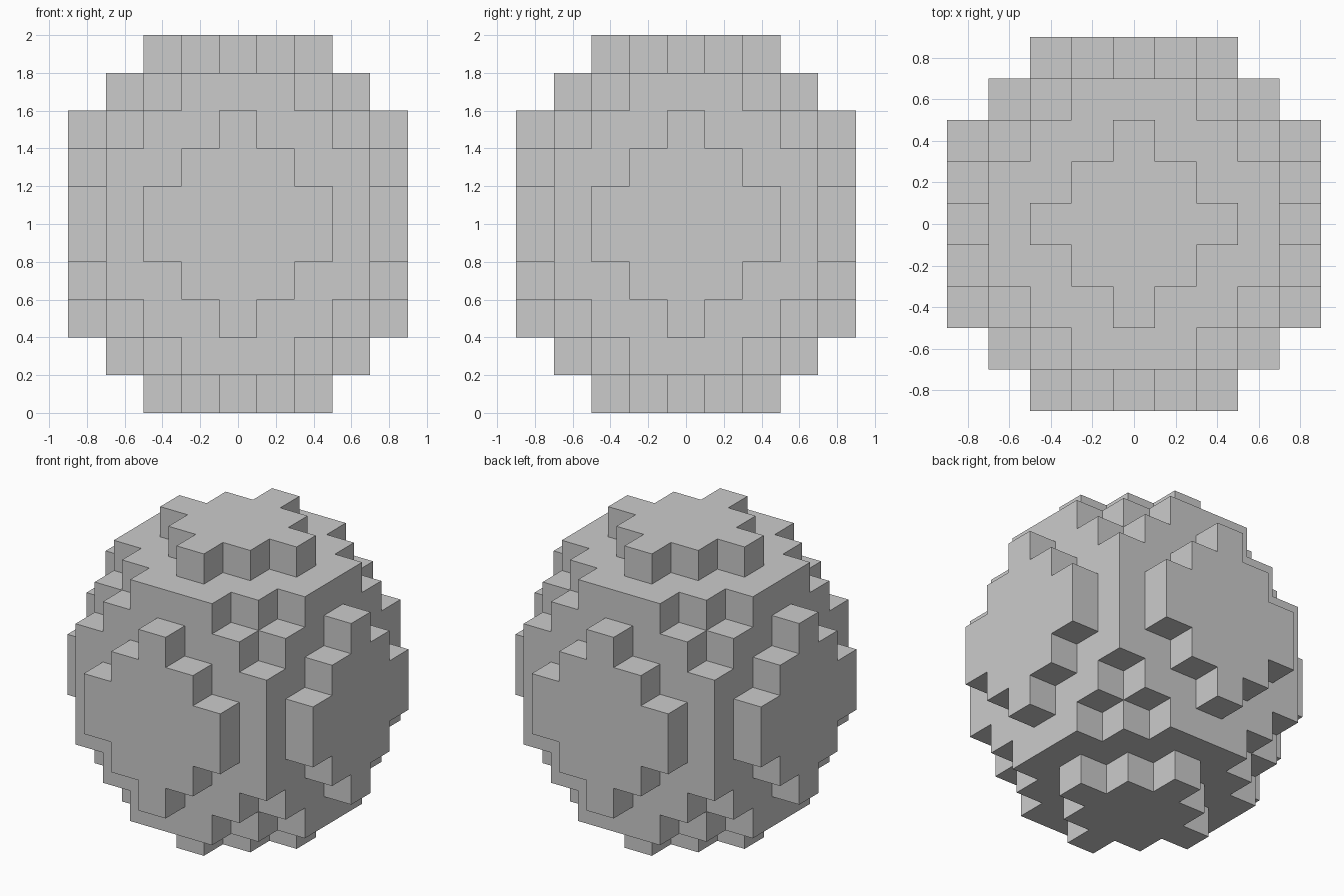
import bpy
import bmesh
from mathutils import Vector

if "Cube" in bpy.data.objects:
    bpy.data.objects.remove(bpy.data.objects["Cube"])

CELL = 0.2                 # block edge length
RADIUS_XY, RADIUS_Z = 4.637, 5.096   # ball radii in blocks


def ball_cells():
    """Centres (in block units) of every block inside the slightly tall ball."""
    cells = set()
    for i in range(-4, 5):
        for j in range(-4, 5):
            for n in range(10):
                k = n - 4.5
                if (i * i + j * j) / RADIUS_XY ** 2 + (k / RADIUS_Z) ** 2 <= 1:
                    cells.add((i, j, k))
    return cells


def add_face(bm, centre, axis, sign):
    """One outward-facing square on a block's side."""
    normal, u, v = Vector(), Vector(), Vector()
    normal[axis] = sign
    u[(axis + 1) % 3] = 0.5
    v[(axis + 2) % 3] = 0.5 * sign
    mid = Vector(centre) + normal * 0.5 + Vector((0, 0, 5))
    corners = (mid - u - v, mid + u - v, mid + u + v, mid - u + v)
    bm.faces.new([bm.verts.new(c * CELL) for c in corners])


# Block ball: only the exposed block sides are kept
cells = ball_cells()
bm = bmesh.new()
for cell in cells:
    for axis in range(3):
        for sign in (-1, 1):
            neighbour = list(cell)
            neighbour[axis] += sign
            if tuple(neighbour) not in cells:
                add_face(bm, cell, axis, sign)
bmesh.ops.remove_doubles(bm, verts=bm.verts, dist=0.001)

mesh = bpy.data.meshes.new("block_ball")
bm.to_mesh(mesh)
bm.free()
bpy.context.collection.objects.link(bpy.data.objects.new("block_ball", mesh))
